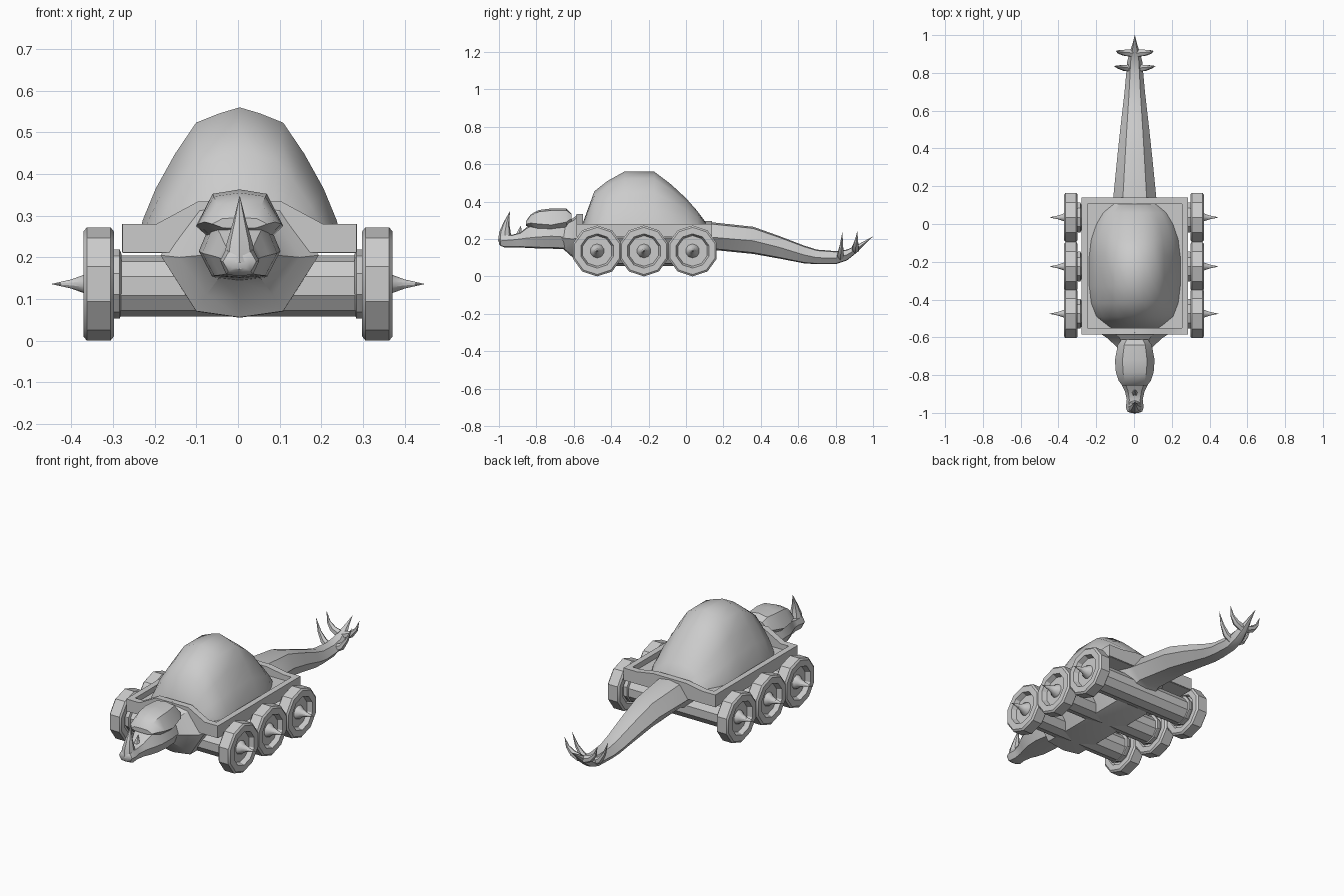
import bpy, bmesh, math
from mathutils import Vector

grey = bpy.data.materials.new("plain grey")
grey.diffuse_color = (0.6, 0.6, 0.6, 1)
CX = 0.004  # body centre line


def loft(name, rings, angle=32, caps=True):
    """Skin a list of closed rings with equal point counts."""
    bm = bmesh.new()
    vs = [[bm.verts.new(p) for p in r] for r in rings]
    n = len(rings[0])
    for a, b in zip(vs, vs[1:]):
        for i in range(n):
            bm.faces.new((a[i], a[(i + 1) % n], b[(i + 1) % n], b[i]))
    if caps:
        bm.faces.new(vs[0])
        bm.faces.new(vs[-1])
    bmesh.ops.remove_doubles(bm, verts=bm.verts, dist=0.0002)
    bmesh.ops.recalc_face_normals(bm, faces=bm.faces)
    me = bpy.data.meshes.new(name)
    bm.to_mesh(me)
    bm.free()
    ob = bpy.data.objects.new(name, me)
    bpy.context.collection.objects.link(ob)
    me.materials.append(grey)
    bpy.ops.object.select_all(action='DESELECT')
    bpy.context.view_layer.objects.active = ob
    ob.select_set(True)
    bpy.ops.object.shade_smooth_by_angle(angle=math.radians(angle))
    return ob


def section(y, w, zb, zm, zt, k=0.55):
    """Eight-sided upright cross-section: half width, bottom, middle, top."""
    lo, hi = zb + (zm - zb) * 0.1, zt - (zt - zm) * 0.12
    half = [(0, zb), (w * k, lo), (w, zm), (w * k, hi), (0, zt)]
    pts = half + [(-x, z) for x, z in half[3:0:-1]]
    return [(CX + x, y, z) for x, z in pts]


def lathe(name, profile, y, z, side, sides=10):
    """Turn (x, radius) points about the axle line."""
    rings = [[(side * x, y + r * math.sin(i * math.tau / sides),
               z + r * math.cos(i * math.tau / sides)) for i in range(sides)]
             for x, r in profile]
    return loft(name, rings, 30)


def spike(name, path, sides=6):
    """Tapered spike through (point, radius) stations."""
    rings = []
    for i, (p, r) in enumerate(path):
        d = Vector(path[min(i + 1, len(path) - 1)][0]) - Vector(path[max(i - 1, 0)][0])
        q = Vector((0, 0, 1)).rotation_difference(d.normalized())
        rings.append([Vector(p) + q @ Vector((r * math.cos(a * math.tau / sides),
                      r * math.sin(a * math.tau / sides), 0)) for a in range(sides)])
    return loft(name, rings, 40)


def box(name, x0, x1, y0, y1, z0, z1):
    return loft(name, [[(x0, y0, z), (x1, y0, z), (x1, y1, z), (x0, y1, z)] for z in (z0, z1)])


# Neck, belly and tail in one skin
loft("body_and_tail", [section(*s) for s in [
    (-0.70, 0.075, 0.150, 0.21, 0.27), (-0.655, 0.09, 0.145, 0.205, 0.28),
    (-0.605, 0.145, 0.10, 0.20, 0.31), (-0.575, 0.19, 0.056, 0.205, 0.335),
    (-0.545, 0.19, 0.055, 0.205, 0.245), (-0.02, 0.19, 0.055, 0.205, 0.245),
    (0.10, 0.125, 0.13, 0.21, 0.25), (0.13, 0.115, 0.143, 0.21, 0.29),
    (0.36, 0.092, 0.12, 0.19, 0.265), (0.50, 0.077, 0.095, 0.155, 0.215),
    (0.63, 0.062, 0.07, 0.115, 0.165), (0.70, 0.054, 0.065, 0.10, 0.143),
    (0.80, 0.045, 0.065, 0.098, 0.135), (0.86, 0.04, 0.085, 0.115, 0.143),
    (0.91, 0.027, 0.125, 0.145, 0.165), (0.95, 0.013, 0.165, 0.175, 0.187),
    (1.0, 0.0005, 0.213, 0.2135, 0.214)]])

# Tray: floor, side rims and arched end rims
box("tray_floor", -0.276, 0.284, -0.575, 0.135, 0.21, 0.25)
for s, n in ((-1, "left"), (1, "right")):
    a, b = sorted((CX + s * 0.25, CX + s * 0.282))
    box("tray_rim_" + n, a, b, -0.58, 0.14, 0.212, 0.28)
for name, y0, y1, top in (("front_rim", -0.585, -0.55, 0.342), ("rear_rim", 0.105, 0.14, 0.305)):
    half = [(0.281, 0.212), (0.281, 0.28), (0.2, 0.28), (0.1, top - 0.008)]
    out = half + [(-x, z) for x, z in reversed(half)]
    loft(name, [[(CX + x, y, z) for x, z in out] for y in (y0, y1)])

# Domed shell: arched ribs along the length
ribs = []
for y, w, top in ((-0.552, 0.13, 0.285), (-0.49, 0.205, 0.455), (-0.42, 0.232, 0.51),
                  (-0.33, 0.243, 0.56), (-0.17, 0.243, 0.56), (-0.08, 0.232, 0.492),
                  (0.0, 0.205, 0.418), (0.06, 0.17, 0.35), (0.112, 0.11, 0.28)):
    h = top - 0.24
    half = [(1.0, 0), (0.96, 0.15), (0.83, 0.39), (0.64, 0.65), (0.43, 0.885), (0.2, 0.955)]
    pts = half + [(0, 1)] + [(-x, z) for x, z in reversed(half)]
    ribs.append([(CX + x * w, y, 0.24 + z * h) for x, z in pts])
loft("shell", ribs, 40)

# Head with jaw and snout
loft("head", [section(*s, 0.68) for s in [
    (-0.64, 0.085, 0.145, 0.21, 0.28), (-0.72, 0.098, 0.148, 0.215, 0.30),
    (-0.80, 0.09, 0.150, 0.21, 0.29), (-0.85, 0.07, 0.152, 0.205, 0.265),
    (-0.885, 0.052, 0.155, 0.20, 0.235), (-0.93, 0.042, 0.155, 0.195, 0.222),
    (-0.97, 0.047, 0.155, 0.192, 0.225), (-0.992, 0.04, 0.163, 0.19, 0.215),
    (-1.0, 0.022, 0.172, 0.19, 0.205)]], 40)

# Armoured skull cap overhanging the brow
loft("skull_cap", [section(*s, 0.62) for s in [
    (-0.612, 0.07, 0.29, 0.31, 0.335), (-0.64, 0.09, 0.255, 0.29, 0.362),
    (-0.72, 0.105, 0.235, 0.275, 0.363), (-0.785, 0.1, 0.24, 0.28, 0.355),
    (-0.83, 0.085, 0.262, 0.285, 0.332), (-0.855, 0.066, 0.27, 0.28, 0.295)]], 32)

# Nose horn, small ridge horn and brow horns
spike("nose_horn", [((CX, -0.965, 0.19), 0.04), ((CX, -0.968, 0.235), 0.031),
                    ((CX, -0.96, 0.285), 0.016), ((CX, -0.942, 0.347), 0.0005)], 8)
spike("ridge_horn", [((CX, -0.895, 0.21), 0.022), ((CX, -0.89, 0.24), 0.012),
                     ((CX, -0.882, 0.272), 0.0005)])

# Curved tail spikes, two pairs
for s, n in ((-1, "left"), (1, "right")):
    for y, z, reach, tip, tag in ((0.825, 0.102, 0.11, 0.235, "front"), (0.905, 0.145, 0.1, 0.24, "rear")):
        rise = tip - z
        spike(f"tail_spike_{tag}_{n}", [
            ((CX + s * 0.015, y, z), 0.022), ((CX + s * 0.055, y + 0.002, z + rise * 0.15), 0.018),
            ((CX + s * 0.085, y + 0.006, z + rise * 0.48), 0.010),
            ((CX + s * reach, y + 0.011, tip), 0.0005)])

# Axles, flanges, dished wheels and hub spikes
Z = 0.136
for i, y in enumerate((-0.475, -0.225, 0.035)):
    lathe(f"axle_{i}", [(-0.31, 0.073), (0.31, 0.073)], y, 0.131, 1)
    for s, n in ((-1, "left"), (1, "right")):
        lathe(f"flange_{n}_{i}", [(0.28, 0.073), (0.284, 0.083), (0.296, 0.083), (0.31, 0.076)], y, Z, s)
        lathe(f"wheel_{n}_{i}", [
            (0.312, 0.03), (0.312, 0.088), (0.298, 0.095), (0.298, 0.126), (0.306, 0.136),
            (0.363, 0.136), (0.371, 0.126), (0.371, 0.092), (0.345, 0.082),
            (0.345, 0.04), (0.345, 0.02)], y, Z, s)
        lathe(f"hub_spike_{n}_{i}", [(0.335, 0.04), (0.355, 0.035), (0.37, 0.022),
                                     (0.40, 0.011), (0.447, 0.0004)], y, Z, s)
